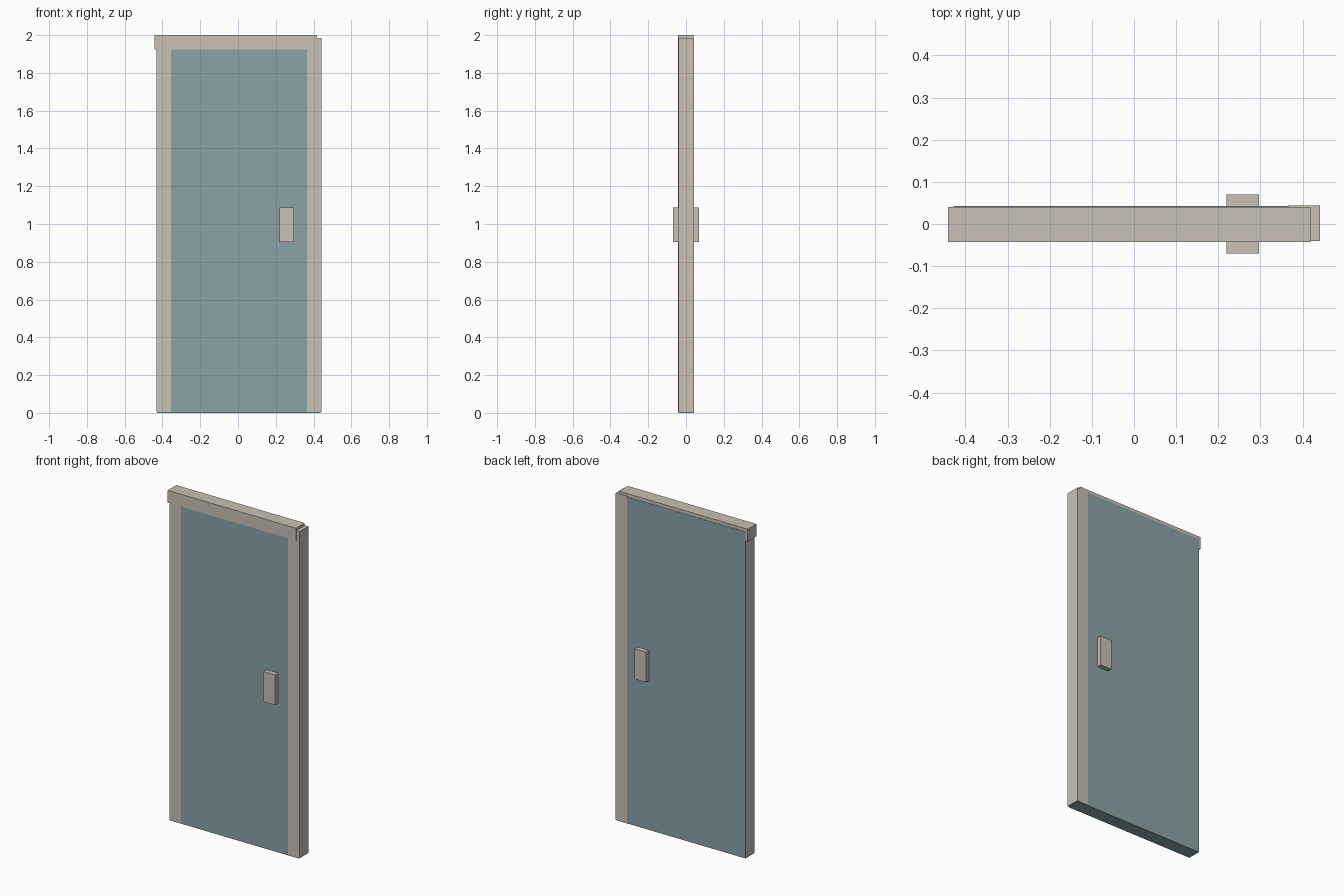
import bpy

if "Cube" in bpy.data.objects:
    bpy.data.objects.remove(bpy.data.objects["Cube"])


def material(name, rgb):
    m = bpy.data.materials.new(name)
    m.diffuse_color = (*rgb, 1.0)
    m.use_nodes = True
    m.node_tree.nodes["Principled BSDF"].inputs["Base Color"].default_value = m.diffuse_color
    return m


TRIM = material("warm grey trim", (0.578, 0.533, 0.468))
BLUE = material("muted blue panel", (0.258, 0.366, 0.392))


def box(name, lo, hi, mat):
    """Axis-aligned box between two corners."""
    centre = [(a + b) / 2 for a, b in zip(lo, hi)]
    bpy.ops.mesh.primitive_cube_add(size=1, location=centre)
    ob = bpy.context.object
    ob.name = name
    ob.scale = [b - a for a, b in zip(lo, hi)]
    bpy.ops.object.transform_apply(location=False, rotation=False, scale=True)
    ob.data.materials.append(mat)
    return ob


# Door leaf, reaching the floor
box("door_panel", (-0.429, -0.039, 0.0), (0.437, 0.0425, 1.98), BLUE)

# Frame: posts and head beam, each slightly offset from the leaf
box("left_post", (-0.432, -0.0415, 0.004), (-0.355, 0.040, 1.983), TRIM)
box("right_post", (0.365, -0.040, 0.004), (0.441, 0.0435, 1.985), TRIM)
box("head_beam", (-0.442, -0.0425, 1.925), (0.419, 0.0405, 2.0), TRIM)

# Handle plates on both faces
for side, y0, y1 in (("front", -0.07, -0.03), ("back", 0.03, 0.07)):
    box(side + "_handle", (0.22, y0, 0.905), (0.297, y1, 1.088), TRIM)
